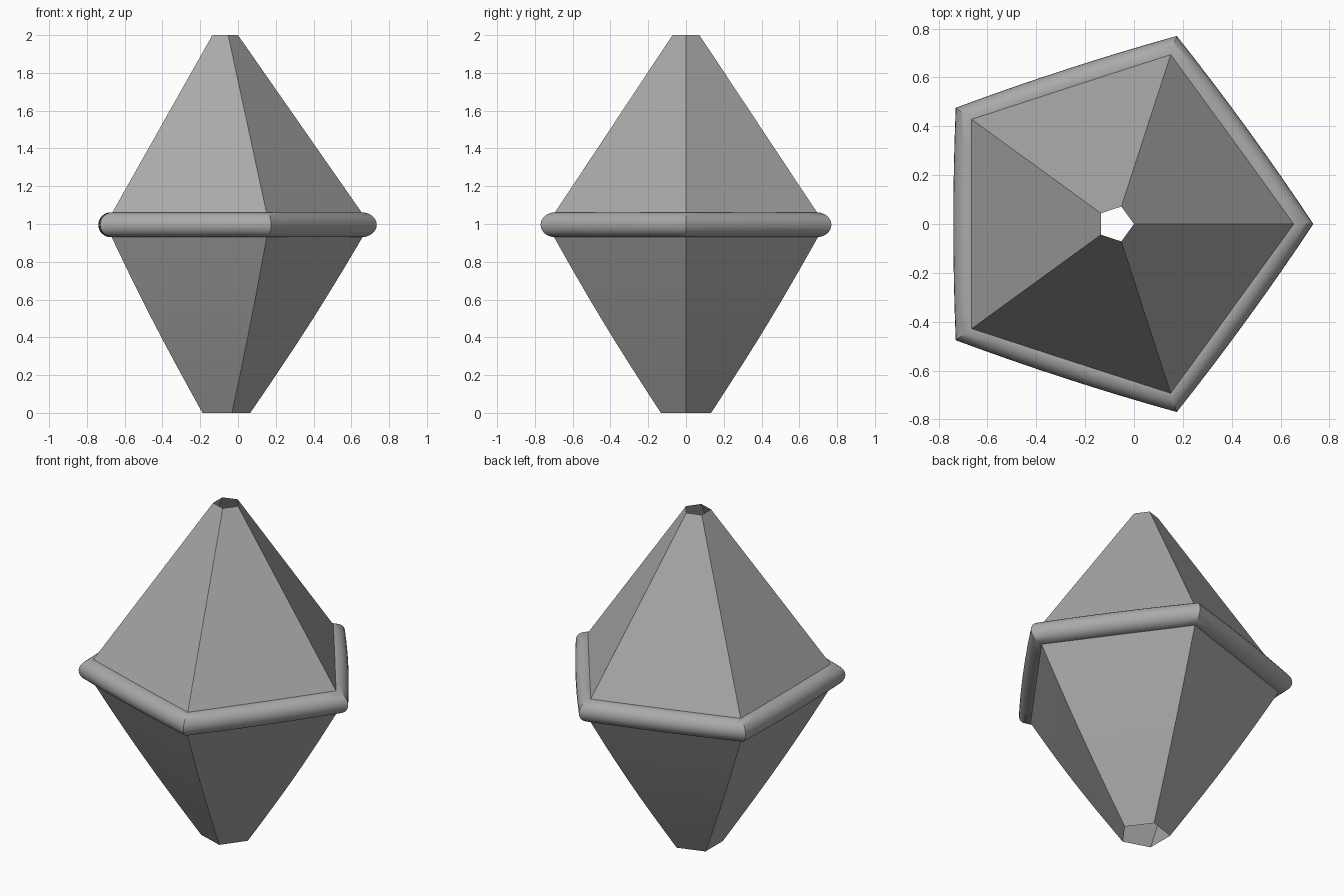
import bpy, bmesh, math

cube = bpy.data.objects.get("Cube")
if cube:
    bpy.data.objects.remove(cube, do_unlink=True)

SIDES = 5
CX = -0.075          # axis of the pentagon
MID = 0.996          # height of the girdle

grey = bpy.data.materials.new("Mid grey")
grey.use_nodes = True
grey.diffuse_color = (0.4, 0.4, 0.4, 1)
grey.node_tree.nodes["Principled BSDF"].inputs["Base Color"].default_value = (0.4, 0.4, 0.4, 1)


def corner(k, r):
    a = 2 * math.pi * k / SIDES
    return CX + r * math.cos(a), r * math.sin(a)


def finish(bm, name):
    bmesh.ops.recalc_face_normals(bm, faces=bm.faces)
    mesh = bpy.data.meshes.new(name)
    bm.to_mesh(mesh)
    bm.free()
    mesh.materials.append(grey)
    ob = bpy.data.objects.new(name, mesh)
    bpy.context.collection.objects.link(ob)
    return ob


def bridge(bm, loops, closed):
    n = len(loops[0])
    pairs = list(zip(loops, loops[1:]))
    if closed:
        pairs.append((loops[-1], loops[0]))
    for a, b in pairs:
        for i in range(n):
            j = (i + 1) % n
            bm.faces.new((a[i], a[j], b[j], b[i]))


def shell(name, profile):
    """Open five-sided tube through (radius, height) pairs."""
    bm = bmesh.new()
    loops = [[bm.verts.new((*corner(k, r), z)) for k in range(SIDES)]
             for r, z in profile]
    bridge(bm, loops, False)
    return finish(bm, name)


# Upper and lower halves, open at both ends, meeting inside the girdle
shell("upper_shell", [(0.775, MID), (0.075, 2.0)])
lower = []
for i in range(9):
    t = i / 8
    lower.append((0.14 + 0.633 * t + 0.015 * math.sin(math.pi * t), MID * t))
low = shell("lower_shell", lower)

# Girdle: round section swept along slightly bowed sides with mitred corners
TUBE, APOTHEM, BOW, STEPS, SECTION = 0.066, 0.589, 0.01, 8, 24
bm = bmesh.new()
loops = []
for k in range(SIDES):
    for s in range(STEPS):
        t = s / STEPS
        bulge = BOW * 4 * t * (1 - t)
        mid_angle = 2 * math.pi * (k + 0.5) / SIDES
        loop = []
        for i in range(SECTION):
            a = 2 * math.pi * i / SECTION
            r = (APOTHEM + TUBE * math.cos(a)) / math.cos(math.pi / SIDES)
            (x0, y0), (x1, y1) = corner(k, r), corner(k + 1, r)
            loop.append(bm.verts.new((
                x0 + (x1 - x0) * t + bulge * math.cos(mid_angle),
                y0 + (y1 - y0) * t + bulge * math.sin(mid_angle),
                MID + TUBE * math.sin(a))))
        loops.append(loop)
bridge(bm, loops, True)
ring = finish(bm, "girdle_ring")

# Smooth along the curves, crisp at the corners
bpy.ops.object.select_all(action='DESELECT')
for ob in (low, ring):
    ob.select_set(True)
bpy.context.view_layer.objects.active = ring
bpy.ops.object.shade_smooth_by_angle(angle=math.radians(30))
